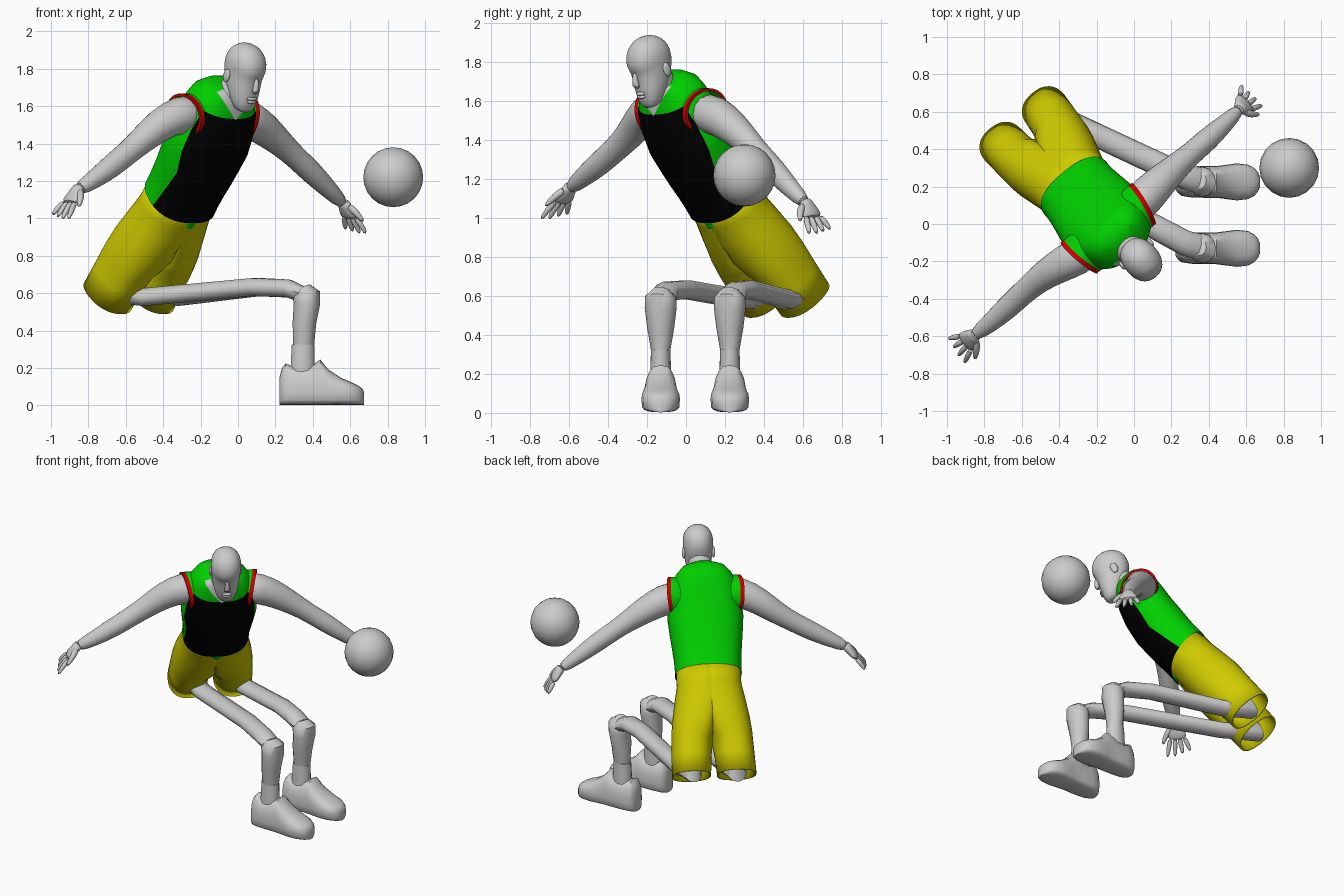
import bpy, bmesh
from math import pi, sin, cos, radians
from mathutils import Vector, Matrix

cube = bpy.data.objects.get("Cube")
if cube:
    bpy.data.objects.remove(cube, do_unlink=True)


def material(name, color):
    m = bpy.data.materials.new(name)
    m.use_nodes = True
    m.diffuse_color = (*color, 1)
    m.node_tree.nodes["Principled BSDF"].inputs["Base Color"].default_value = (*color, 1)
    return m


GREY = material("light grey", (0.6, 0.6, 0.6))
GREEN = material("jersey green", (0, 0.63, 0))
BLACK = material("panel black", (0, 0, 0))
RED = material("trim red", (0.6, 0, 0))
YELLOW = material("shorts yellow", (0.62, 0.59, 0))

# The body is turned and leans forward; the head leans less
YAW = Matrix.Rotation(radians(40), 4, 'Z')
BODY = Matrix.Translation((-0.32, 0.2, 1.09)) @ YAW @ Matrix.Rotation(radians(39), 4, 'X')
HEAD = Matrix.Translation((0.03, -0.18, 1.775)) @ YAW @ Matrix.Rotation(radians(22), 4, 'X')
FORWARD = YAW @ Vector((0, -1, 0))
LEFT = YAW @ Vector((1, 0, 0))


def finish(name, bm, mats, matrix=None, subdiv=0, angle=50):
    bmesh.ops.recalc_face_normals(bm, faces=bm.faces)
    mesh = bpy.data.meshes.new(name)
    bm.to_mesh(mesh)
    bm.free()
    for m in mats:
        mesh.materials.append(m)
    mesh.shade_smooth()
    mesh.set_sharp_from_angle(angle=radians(angle))
    ob = bpy.data.objects.new(name, mesh)
    bpy.context.scene.collection.objects.link(ob)
    if matrix:
        ob.matrix_world = matrix
    if subdiv:
        ob.modifiers.new("smooth", 'SUBSURF').levels = subdiv
        ob.modifiers["smooth"].render_levels = subdiv
    return ob


def loft(rings, caps=True):
    bm = bmesh.new()
    rows = [[bm.verts.new(p) for p in ring] for ring in rings]
    n = len(rows[0])
    for r, q in zip(rows, rows[1:]):
        for i in range(n):
            bm.faces.new((r[i], r[(i + 1) % n], q[(i + 1) % n], q[i]))
    if caps:
        bm.faces.new(rows[0])
        bm.faces.new(rows[-1])
    return bm


def spow(v, e):
    return abs(v) ** e * (1 if v >= 0 else -1)


def oval(x, y, z, rx, ry, n=24, power=2.0):
    e = 2 / power
    return [(x + rx * spow(cos(2 * pi * i / n), e), y + ry * spow(sin(2 * pi * i / n), e), z)
            for i in range(n)]


def tube(name, pts, ref, n=12, subdiv=1, matrix=None):
    """Oval tube: each point is x, y, z, radius along ref, other radius."""
    rings = []
    for i, p in enumerate(pts):
        a, b = pts[max(i - 1, 0)], pts[min(i + 1, len(pts) - 1)]
        t = (Vector(b[:3]) - Vector(a[:3])).normalized()
        side = (ref - t * ref.dot(t)).normalized()
        up = t.cross(side)
        rings.append([Vector(p[:3]) + side * p[3] * cos(2 * pi * k / n) + up * p[4] * sin(2 * pi * k / n)
                      for k in range(n)])
    return finish(name, loft(rings), [GREY], matrix, subdiv)


V_TIP, V_SLOPE, PANEL_TOP = 0.637, 0.95, 0.645
SEAM_B, SEAM_C, SEAM_SLOPE = -0.09, 0.27, 0.17


def cut(bm, co, no, trim=False):
    bmesh.ops.bisect_plane(bm, geom=bm.verts[:] + bm.edges[:] + bm.faces[:],
                           plane_co=co, plane_no=no, clear_inner=trim)


def paint(bm):
    """Cut the panel lines into the cloth, then colour the black front and the bare neckline."""
    cut(bm, (0, 0, PANEL_TOP), (0, 0, 1))
    for s in (1, -1):
        cut(bm, (0, 0, V_TIP), (s * V_SLOPE, 0, -1))
        cut(bm, (0, SEAM_B, SEAM_C), (0, 1, s * SEAM_SLOPE))
    for f in bm.faces:
        a, b, c = f.calc_center_median()
        if b < 0.02 and c > V_TIP + V_SLOPE * abs(a):
            f.material_index = 2
        elif b < SEAM_B + SEAM_SLOPE * abs(c - SEAM_C) and c < PANEL_TOP:
            f.material_index = 1


# Jersey: height, half width, half depth, depth offset
TORSO = [(-0.04, .22, .168, 0), (0.05, .216, .166, 0), (.13, .22, .166, 0), (.2, .227, .168, 0),
         (.3, .238, .171, .005), (.4, .247, .172, .01), (.53, .235, .168, .03), (.62, .21, .158, .05),
         (.68, .18, .14, .065), (.73, .135, .105, .065), (.76, .06, .06, .05)]
bm = loft([oval(0, b0, c, ra, rb, 64, 2.4) for c, ra, rb, b0 in TORSO])
cut(bm, (0, 0, 0.02), (0, -0.2, 1), True)  # hem, higher at the back
paint(bm)
finish("jersey", bm, [GREEN, BLACK, GREY], BODY)

# Short sleeve openings with a red band; the opening is wider at the back
for s, side in ((1, "left"), (-1, "right")):
    rings = []
    for offset, grow in ((-.13, -.01), (-.06, 0), (-.026, 0), (0, 0), (0, -.014)):
        rings.append([(s * (.226 + offset + .22 * b), .045 + b, .545 + c)
                      for b, c, _ in oval(0, 0, 0, .123 + grow, .124 + grow, 40, 2.1)])
    bm = loft(rings[:3], caps=False)
    paint(bm)
    finish(side + "_shoulder", bm, [GREEN, BLACK, GREY], BODY)
    finish(side + "_armhole_trim", loft(rings[2:], caps=False), [RED], BODY)

# Green tab under the front hem
bm = loft([oval(0, -.1, -0.05, .05, .07, 16), oval(0, -.1, 0, .08, .066, 16)])
finish("hem_tab", bm, [GREEN], BODY)

# Shorts: two halves that meet at the middle, then part into open legs
SHORTS = [(-.06, 0, .21, .162), (.05, 0, .211, .163), (.15, .03, .2, .168), (.28, .075, .178, .172),
          (.37, .108, .155, .165), (.42, .13, .135, .158), (.52, .14, .13, .152), (.655, .148, .128, .148)]
for s, side in ((1, "left"), (-1, "right")):
    rings = [[(s * max(x, -.004), y, z) for x, y, z in oval(a, 0, -c, ra, rb, 32, 2.3)]
             for c, a, ra, rb in SHORTS]
    leg = finish(side + "_shorts_half", loft(rings, caps=False), [YELLOW], BODY)
    leg.modifiers.new("cloth", 'SOLIDIFY').thickness = 0.01

# Legs: thigh, shin, sock and shoe
AXIS_Y = Vector((0, 1, 0))
SHOE = [(.222, .04, .15), (.235, .06, .2), (.255, .075, .225), (.31, .083, .2), (.38, .085, .205), (.44, .085, .245),
        (.48, .09, .195), (.55, .099, .148), (.61, .092, .122), (.645, .073, .105), (.664, .05, .09), (.674, .025, .07)]
for s, side, y in ((1, "left", .225), (-1, "right", -.13)):
    start = BODY @ Vector((s * .146, 0, -.5))
    hem = BODY @ Vector((s * .146, 0, -.63))
    knee = Vector((.27, y + .03, .625))
    mid = hem.lerp(knee, .2)
    upper = hem.lerp(knee, .8)
    tube(side + "_thigh", [(*start, .07, .07), (*hem, .08, .075), (mid.x, mid.y, .58, .064, .05),
                           (upper.x, upper.y, .633, .065, .05), (*knee, .068, .05),
                           (.34, y + .01, .595, .07, .045)], AXIS_Y, 10, 0)
    tube(side + "_shin", [(.35, y + .005, .63, .045, .04), (.365, y, .595, .08, .075), (.368, y, .54, .082, .07),
                          (.355, y, .44, .07, .063), (.35, y, .3, .046, .055)], AXIS_Y, 12, 0)
    tube(side + "_sock", [(.348, y, .325, .05, .062), (.345, y, .15, .055, .068)], AXIS_Y, 14, 0)
    rings = []
    for x, w, top in SHOE:
        base = min(.07, top * .55)
        ring = []
        for k in range(20):
            t = 2 * pi * k / 20
            z = base + (top - base) * spow(sin(t), .9) if sin(t) > 0 else base + (base - .003) * spow(sin(t), .4)
            ring.append((x, y + w * spow(cos(t), .75), z))
        rings.append(ring)
    finish(side + "_shoe", loft(rings), [GREY])

# Arms and hands
ARMS = {
    "left": [(-.02, .06, 1.55, .108), (.07, .155, 1.53, .106), (.15, .235, 1.47, .092), (.23, .31, 1.40, .074),
             (.31, .38, 1.325, .063), (.39, .45, 1.25, .066), (.49, .54, 1.15, .05), (.57, .62, 1.07, .036)],
    "right": [(-.22, -.11, 1.555, .108), (-.31, -.18, 1.56, .106), (-.42, -.235, 1.5, .092), (-.51, -.295, 1.42, .076),
              (-.59, -.365, 1.35, .066), (-.68, -.45, 1.275, .066), (-.78, -.54, 1.2, .05),
              (-.86, -.6, 1.15, .038)]}
HANDS = {"left": (.04, .045, -.094), "right": (-.06, -.052, -.096)}
for side, pts in ARMS.items():
    tube(side + "_arm", [(*p, p[3]) for p in pts], FORWARD)
    wrist, way = Vector(pts[-1][:3]), Vector(HANDS[side])
    palm = wrist + way * .75
    tube(side + "_palm", [(*(wrist - way * .25), .034, .032), (*wrist, .042, .03), (*(wrist + way * .4), .062, .028),
                          (*palm, .066, .022)], FORWARD)
    for k, label in enumerate(("little", "ring", "middle", "index")):
        base = palm + FORWARD * (k - 1.5) * .03 - way * .1
        tip = base + way * (.75 + .12 * min(k, 2)) + FORWARD * (k - 1.5) * .022
        bend = base.lerp(tip, .5) + Vector((0, 0, .008))
        tube(f"{side}_{label}_finger", [(*base, .018, .018), (*bend, .017, .017), (*tip, .011, .011)], FORWARD, 8)
    thumb = wrist + FORWARD * .025
    tube(side + "_thumb", [(*thumb, .024, .024), (*(thumb + FORWARD * .045 + way * .4), .02, .02),
                           (*(thumb + FORWARD * .075 + way * .95), .012, .012)], LEFT, 8)

# Neck
tube("neck", [(*(BODY @ Vector((0, .03, .64))), .1, .1), (*(BODY @ Vector((0, .03, .71))), .088, .085),
              (*(HEAD @ Vector((0, .025, -.08))), .074, .078), (*(HEAD @ Vector((0, .02, 0))), .07, .08)], LEFT, 16)

# Head: height, half width, front, back
SKULL = [(-.19, .035, -.1, -.04), (-.17, .058, -.118, -.01), (-.115, .08, -.122, .04), (-.05, .092, -.116, .095),
         (.005, .095, -.11, .122), (.035, .1, -.126, .128), (.085, .1, -.117, .128), (.13, .08, -.088, .1),
         (.158, .045, -.045, .06), (.165, .012, -.01, .02)]
bm = loft([oval(0, (f + b) / 2, c, w, (b - f) / 2, 20, 2.2) for c, w, f, b in SKULL])
finish("head", bm, [GREY], HEAD, 1)


# Face details
def blob(name, place, size):
    bm = bmesh.new()
    bmesh.ops.create_uvsphere(bm, u_segments=16, v_segments=10, radius=1)
    bmesh.ops.scale(bm, vec=size, verts=bm.verts)
    bmesh.ops.translate(bm, vec=place, verts=bm.verts)
    return finish(name, bm, [GREY], HEAD)


tube("nose", [(0, -.108, .02, .01, .012), (0, -.122, -.02, .014, .016), (0, -.132, -.05, .024, .018),
              (0, -.118, -.065, .016, .01)], Vector((1, 0, 0)), 10, 1, HEAD)
blob("upper_lip", (0, -.114, -.1), (.034, .017, .01))
blob("lower_lip", (0, -.114, -.117), (.03, .017, .01))
for s, side in ((1, "left"), (-1, "right")):
    blob(side + "_ear", (s * .097, .02, -.02), (.012, .024, .038))

# Ball
bm = bmesh.new()
bmesh.ops.create_uvsphere(bm, u_segments=20, v_segments=12, radius=0.16)
finish("ball", bm, [GREY], Matrix.Translation((.83, .3, 1.22)))
